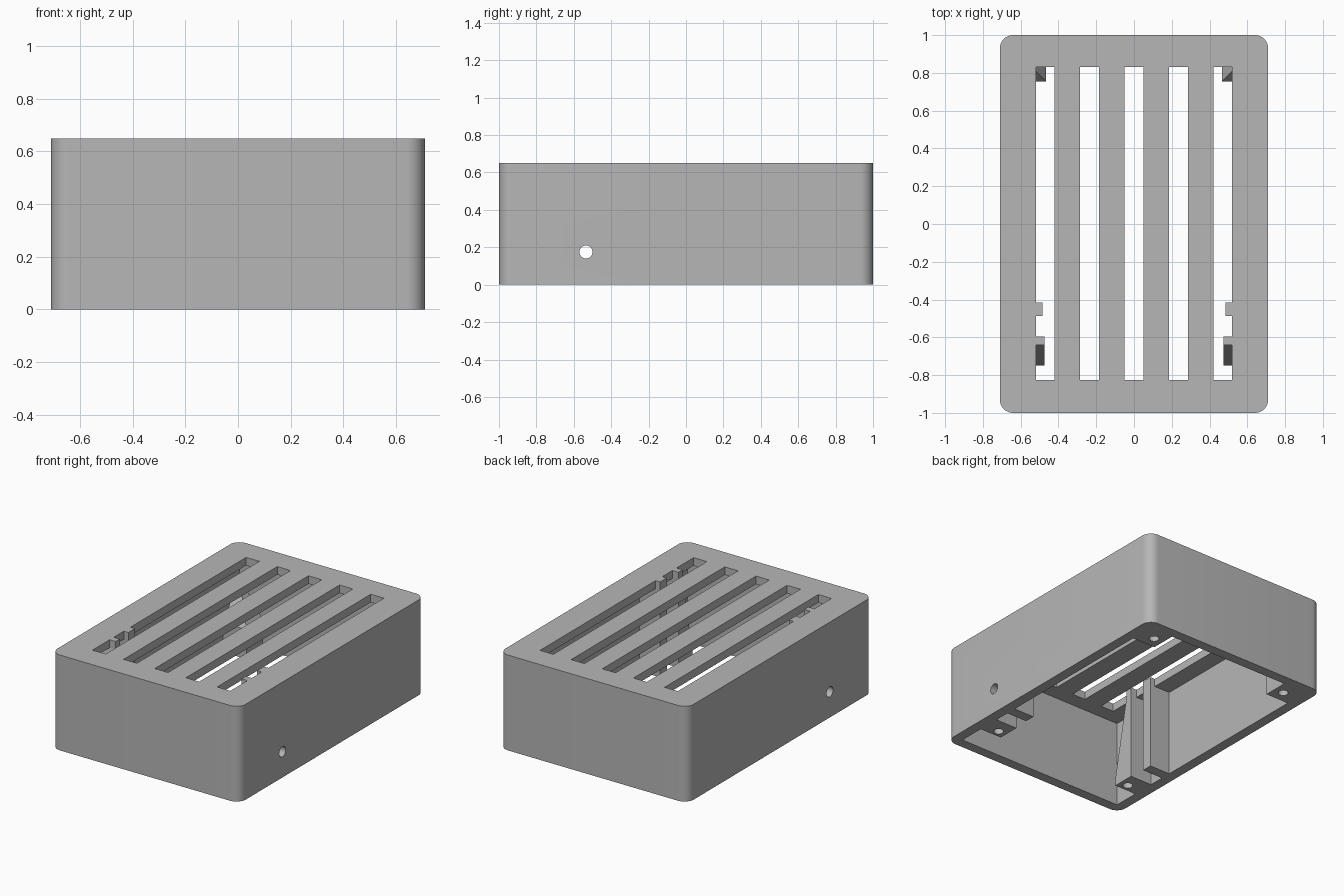
import bpy, bmesh, math
from mathutils import Vector

cube = bpy.data.objects.get("Cube")
if cube:
    bpy.data.objects.remove(cube, do_unlink=True)

HX, HY, H = 0.71, 1.0, 0.65        # outer half width, half depth, height
WALL, LID = 0.07, 0.595            # wall thickness, underside of the lid
IX, IY = HX - WALL, HY - WALL      # inner half width and half depth

grey = bpy.data.materials.new("plain grey")
grey.use_nodes = True
grey.diffuse_color = (0.47, 0.47, 0.47, 1)
grey.node_tree.nodes["Principled BSDF"].inputs["Base Color"].default_value = (0.47, 0.47, 0.47, 1)


def finish(name, bm):
    bmesh.ops.recalc_face_normals(bm, faces=bm.faces[:])
    mesh = bpy.data.meshes.new(name)
    bm.to_mesh(mesh)
    bm.free()
    mesh.materials.append(grey)
    obj = bpy.data.objects.new(name, mesh)
    bpy.context.collection.objects.link(obj)
    return obj


def add_prism(bm, points, offset):
    face = bm.faces.new([bm.verts.new(p) for p in points])
    new = bmesh.ops.extrude_face_region(bm, geom=[face])["geom"]
    bmesh.ops.translate(bm, vec=Vector(offset),
                        verts=[v for v in new if isinstance(v, bmesh.types.BMVert)])


def add_box(bm, x, y, z):
    add_prism(bm, [(x[0], y[0], z[0]), (x[1], y[0], z[0]),
                   (x[1], y[1], z[0]), (x[0], y[1], z[0])], (0, 0, z[1] - z[0]))


def add_rod(bm, center, radius, length, along_x=False):
    ring = []
    for i in range(32):
        a = math.tau * i / 32
        c, s = radius * math.cos(a), radius * math.sin(a)
        ring.append(Vector(center) + Vector((0, c, s) if along_x else (c, s, 0)))
    add_prism(bm, ring, (length, 0, 0) if along_x else (0, 0, length))


def cut(obj, bm):
    cutter = finish("cutter", bm)
    cutter.hide_render = True
    mod = obj.modifiers.new("cut", "BOOLEAN")
    mod.operation, mod.solver, mod.object = "DIFFERENCE", "EXACT", cutter
    bpy.ops.object.select_all(action="DESELECT")
    bpy.context.view_layer.objects.active = obj
    obj.select_set(True)
    bpy.ops.object.modifier_apply(modifier=mod.name)
    bpy.data.objects.remove(cutter, do_unlink=True)


def smooth(obj):
    bpy.ops.object.select_all(action="DESELECT")
    bpy.context.view_layer.objects.active = obj
    obj.select_set(True)
    bpy.ops.object.shade_smooth_by_angle(angle=math.radians(30))


# Outer shell with rounded upright corners
R, STEPS = 0.07, 10
outline = []
for k, (sx, sy) in enumerate([(1, 1), (-1, 1), (-1, -1), (1, -1)]):
    for i in range(STEPS + 1):
        a = math.pi / 2 * (k + i / STEPS)
        outline.append((sx * (HX - R) + R * math.cos(a), sy * (HY - R) + R * math.sin(a), 0))
bm = bmesh.new()
add_prism(bm, outline, (0, 0, H))
shell = finish("shell", bm)

# Cavity open at the bottom
bm = bmesh.new()
add_box(bm, (-IX, IX), (-IY, IY), (-0.1, LID))
cut(shell, bm)

# Five vent slots in the lid
bm = bmesh.new()
for i in range(-2, 3):
    x = 0.235 * i
    add_box(bm, (x - 0.05, x + 0.05), (-0.825, 0.83), (LID - 0.1, H + 0.1))
cut(shell, bm)

# Round hole through both side walls
bm = bmesh.new()
add_rod(bm, (-1, -0.535, 0.175), 0.035, 2, along_x=True)
cut(shell, bm)
smooth(shell)

SLOT_EDGE = 0.52
for side, s in (("left", 1), ("right", -1)):
    # Two guide ribs that rise into the outer slot
    for place, inner, y0, y1 in (("front", 0.475, -0.64, -0.595), ("rear", 0.485, -0.487, -0.415)):
        profile = [(IX, 0), (inner, 0), (inner, H), (SLOT_EDGE, H), (SLOT_EDGE, LID), (IX, LID)]
        bm = bmesh.new()
        add_prism(bm, [(s * x, y0, z) for x, z in profile], (0, y1 - y0, 0))
        finish(f"{side}_{place}_guide_rib", bm)

    # Front screw post, a steep wedge against the front rib
    profile = [(-0.75, 0), (-0.64, 0), (-0.64, LID), (-0.75, 0.05)]
    bm = bmesh.new()
    add_prism(bm, [(s * 0.475, y, z) for y, z in profile], (s * (IX - 0.475), 0, 0))
    post = finish(f"{side}_front_screw_post", bm)
    bm = bmesh.new()
    add_rod(bm, (s * 0.535, -0.70, -0.1), 0.032, 0.21)
    cut(post, bm)
    smooth(post)

    # Back screw post, a corner block tapering up into the corner
    bm = bmesh.new()
    for x in (0.465, IX):
        for y in (0.755, IY):
            for z in (0, 0.2):
                bm.verts.new((s * x, y, z))
    bm.verts.new((s * IX, IY, 0.45))
    hull = bmesh.ops.convex_hull(bm, input=bm.verts[:])
    loose = [v for v in bm.verts if not v.link_faces]
    bmesh.ops.delete(bm, geom=loose, context="VERTS")
    bmesh.ops.dissolve_limit(bm, angle_limit=0.01, verts=bm.verts[:], edges=bm.edges[:])
    post = finish(f"{side}_back_screw_post", bm)
    bm = bmesh.new()
    add_rod(bm, (s * 0.535, 0.835, -0.1), 0.032, 0.25)
    cut(post, bm)
    smooth(post)
